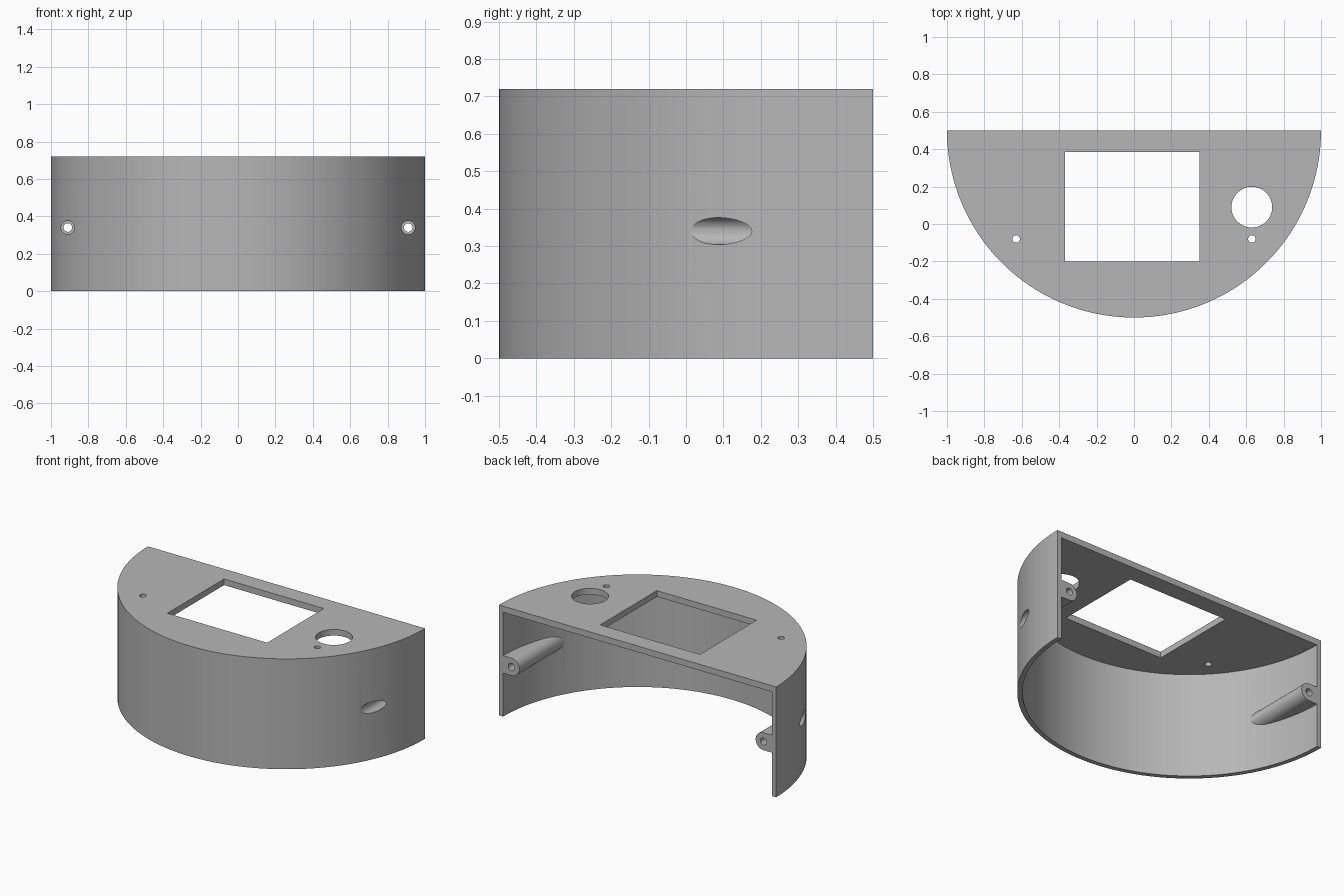
import bpy, bmesh, math
from mathutils import Vector

cube = bpy.data.objects.get("Cube")
if cube:
    bpy.data.objects.remove(cube, do_unlink=True)

grey = bpy.data.materials.new("matte grey")
grey.use_nodes = True
COLOUR = (0.47, 0.47, 0.47, 1)
grey.diffuse_color = COLOUR
grey.node_tree.nodes["Principled BSDF"].inputs["Base Color"].default_value = COLOUR

HEIGHT, WALL, ROOF, BACK = 0.72, 0.03, 0.04, 0.5
POST_X, POST_Z, POST_R = 0.91, 0.34, 0.057


def extrude(name, profile, axis, lo, hi):
    """Solid prism: a 2D profile swept along z (profile is x, y) or y (profile is x, z)."""
    def place(a, b, t):
        return Vector((a, b, t)) if axis == "z" else Vector((a, t, b))
    bm = bmesh.new()
    face = bm.faces.new([bm.verts.new(place(a, b, lo)) for a, b in profile])
    swept = bmesh.ops.extrude_face_region(bm, geom=[face])["geom"]
    bmesh.ops.translate(bm, vec=place(0, 0, hi - lo),
                        verts=[v for v in swept if isinstance(v, bmesh.types.BMVert)])
    bmesh.ops.recalc_face_normals(bm, faces=bm.faces)
    mesh = bpy.data.meshes.new(name)
    bm.to_mesh(mesh)
    bm.free()
    mesh.materials.append(grey)
    obj = bpy.data.objects.new(name, mesh)
    bpy.context.collection.objects.link(obj)
    return obj


def arc(cx, cy, r, start, end, steps):
    angles = [math.radians(start + (end - start) * i / steps) for i in range(steps + 1)]
    return [(cx + r * math.cos(a), cy + r * math.sin(a)) for a in angles]


def circle(cx, cy, r, steps=40):
    return arc(cx, cy, r, 0, 360, steps)[:-1]


def half_disc(r):
    return arc(0, BACK, r, 180, 360, 128)


def combine(target, other, operation):
    mod = target.modifiers.new("combine", "BOOLEAN")
    mod.operation, mod.solver, mod.object = operation, "EXACT", other
    bpy.context.view_layer.objects.active = target
    bpy.ops.object.modifier_apply(modifier=mod.name)
    bpy.data.objects.remove(other, do_unlink=True)


# Half-round housing, open at the back and underneath
housing = extrude("housing", half_disc(1), "z", 0, HEIGHT)
inner = half_disc(1 - WALL)
inner = [(inner[0][0], BACK + 0.2)] + inner + [(inner[-1][0], BACK + 0.2)]
combine(housing, extrude("cavity", inner, "z", -0.1, HEIGHT - ROOF), "DIFFERENCE")

# Screw posts along the side walls, trimmed to the curve of the shell
for side in (-1, 1):
    section = arc(POST_X, POST_Z, POST_R, 90, 270, 24)
    section += [(1.05, POST_Z - POST_R), (1.05, POST_Z + POST_R)]
    post = extrude("screw_post", [(side * x, z) for x, z in section], "y", -0.2, 0.6)
    trim = extrude("trim", half_disc(1 - WALL / 2), "z", 0.1, 0.6)
    combine(post, trim, "INTERSECT")
    combine(housing, post, "UNION")

# Screw holes with wide recesses at the front, and small holes in the roof
for side in (-1, 1):
    x = side * POST_X
    cutters = [
        extrude("recess", circle(x, POST_Z, 0.036), "y", -0.3, 0.25),
        extrude("screw_hole", circle(x, POST_Z, 0.023), "y", 0.15, 0.7),
        extrude("pin_hole", circle(side * 0.63, -0.08, 0.02), "z", 0.6, 0.8),
    ]
    for cutter in cutters:
        combine(housing, cutter, "DIFFERENCE")

# Display window and round opening in the roof
window = [(-0.37, -0.2), (0.35, -0.2), (0.35, 0.385), (-0.37, 0.385)]
combine(housing, extrude("window", window, "z", 0.6, 0.8), "DIFFERENCE")
combine(housing, extrude("round_opening", circle(0.63, 0.09, 0.109, 64), "z", 0.6, 0.8),
        "DIFFERENCE")

# Smooth curved walls with crisp edges
bpy.ops.object.select_all(action="DESELECT")
housing.select_set(True)
bpy.context.view_layer.objects.active = housing
bpy.ops.object.shade_smooth_by_angle(angle=math.radians(30))
